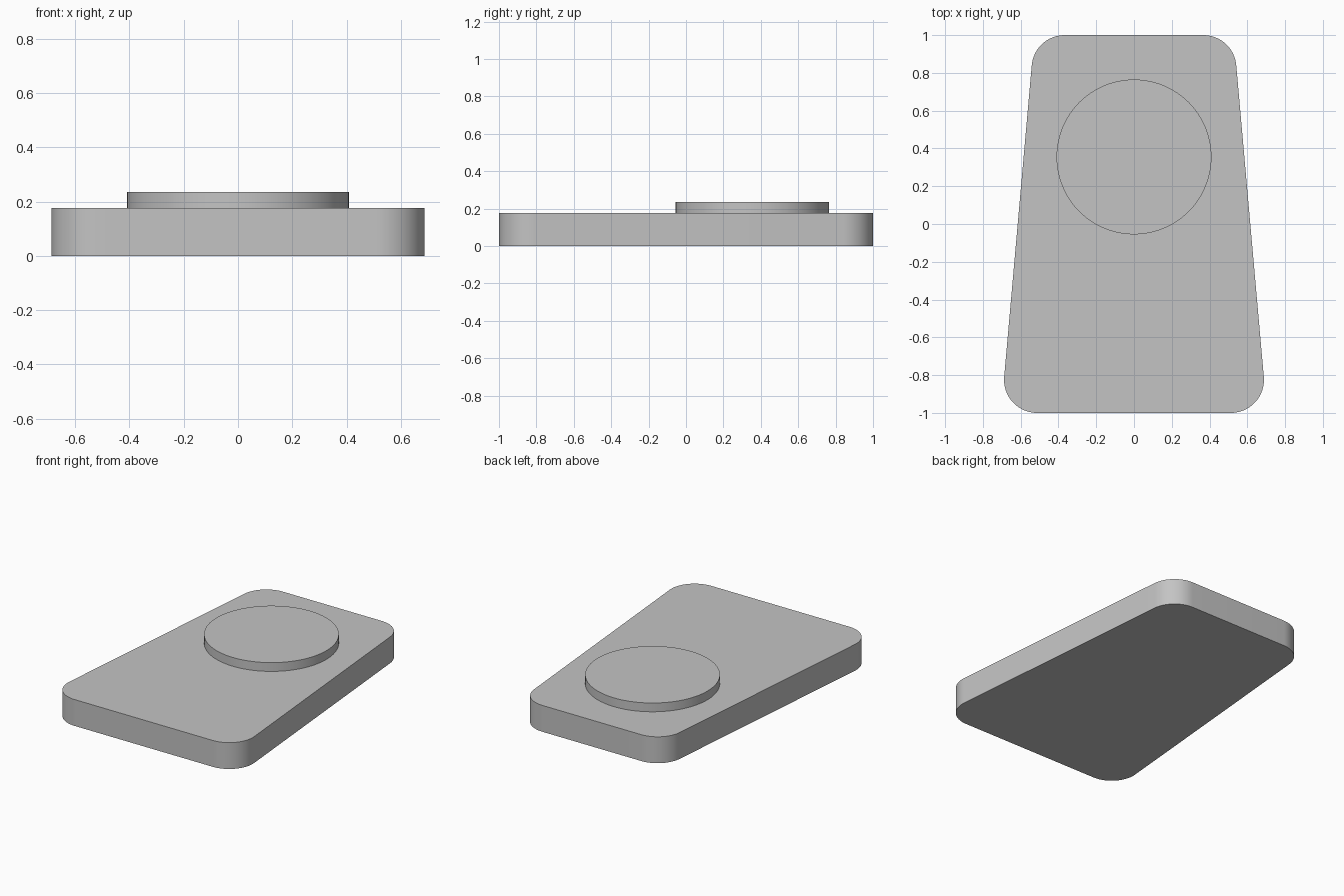
import bpy, bmesh, math

cube = bpy.data.objects.get("Cube")
if cube:
    bpy.data.objects.remove(cube, do_unlink=True)

GREY = (0.55, 0.55, 0.55, 1)
mat = bpy.data.materials.new("plain grey")
mat.use_nodes = True
mat.diffuse_color = GREY
mat.node_tree.nodes["Principled BSDF"].inputs["Base Color"].default_value = GREY


def arc(cx, cy, r, start, end, steps):
    """Points along an arc, angles in degrees."""
    angles = [math.radians(start + (end - start) * i / steps) for i in range(steps + 1)]
    return [(cx + r * math.cos(a), cy + r * math.sin(a)) for a in angles]


def extrude_profile(name, points, z0, z1):
    """Solid prism from a closed outline, smooth round its sides."""
    bm = bmesh.new()
    face = bm.faces.new([bm.verts.new((x, y, z0)) for x, y in points])
    top = bmesh.ops.extrude_face_region(bm, geom=[face], use_keep_orig=True)["geom"]
    verts = [v for v in top if isinstance(v, bmesh.types.BMVert)]
    bmesh.ops.translate(bm, verts=verts, vec=(0, 0, z1 - z0))
    bmesh.ops.recalc_face_normals(bm, faces=bm.faces)
    mesh = bpy.data.meshes.new(name)
    bm.to_mesh(mesh)
    bm.free()
    mesh.materials.append(mat)
    obj = bpy.data.objects.new(name, mesh)
    bpy.context.collection.objects.link(obj)
    bpy.ops.object.select_all(action="DESELECT")
    obj.select_set(True)
    bpy.context.view_layer.objects.active = obj
    bpy.ops.object.shade_smooth_by_angle(angle=math.radians(30))
    return obj


# Tapered base plate: rounded corners tangent to the slanted sides
R, CY = 0.175, 0.825
FRONT_X, BACK_X = 0.513, 0.367
slant = math.degrees(math.atan2(FRONT_X - BACK_X, 2 * CY))
half = arc(FRONT_X, -CY, R, -90, slant, 20) + arc(BACK_X, CY, R, slant, 90, 20)
outline = half + [(-x, y) for x, y in reversed(half)]
extrude_profile("base_plate", outline, 0, 0.177)

# Raised round disc near the back
extrude_profile("raised_disc", arc(0, 0.355, 0.41, 0, 360, 96)[:-1], 0.177, 0.236)
